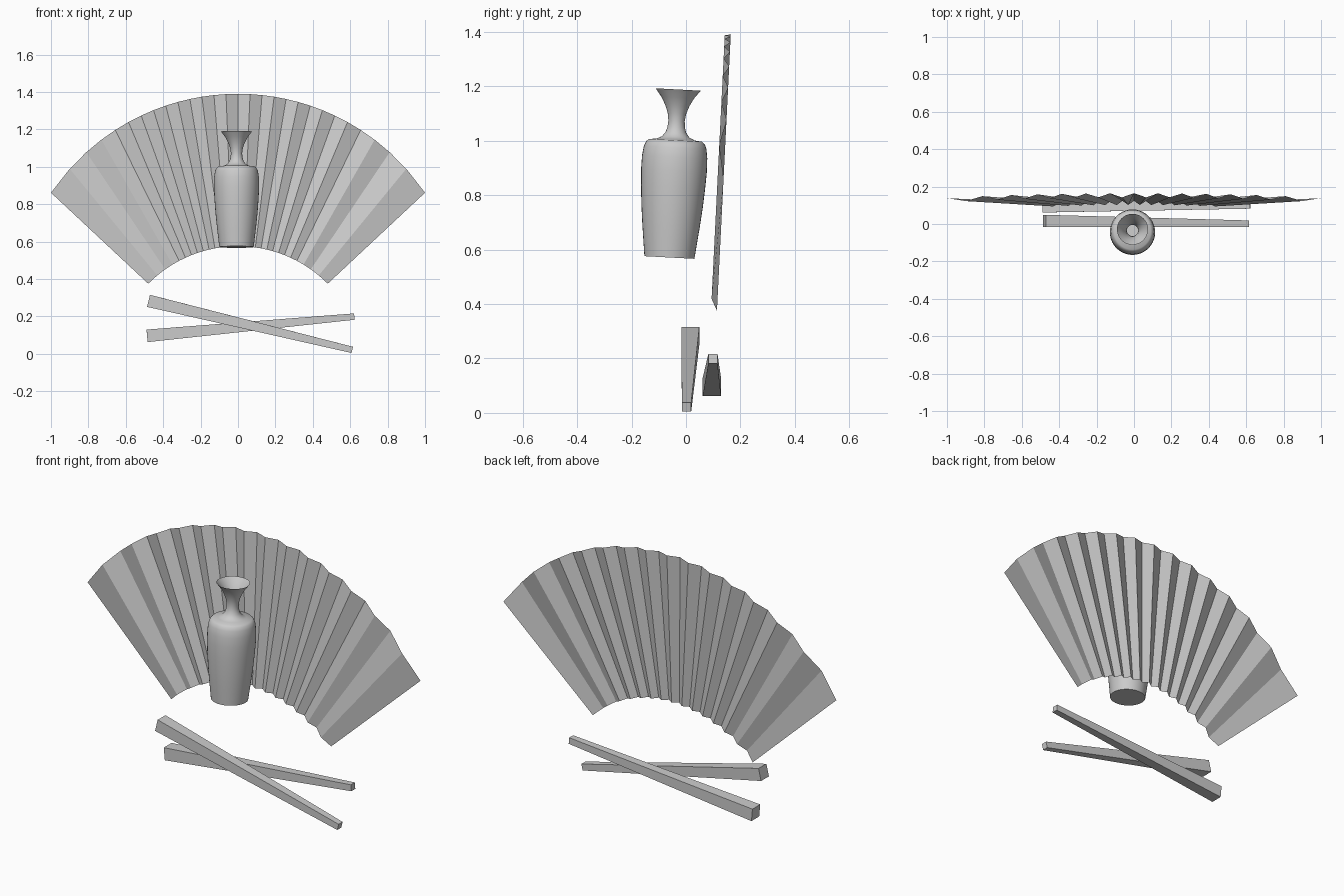
import bpy, bmesh, math
from mathutils import Vector

if "Cube" in bpy.data.objects:
    bpy.data.objects.remove(bpy.data.objects["Cube"])


def make_object(name, verts, faces):
    mesh = bpy.data.meshes.new(name)
    mesh.from_pydata(verts, [], faces)
    bm = bmesh.new()
    bm.from_mesh(mesh)
    bmesh.ops.recalc_face_normals(bm, faces=bm.faces)
    bm.to_mesh(mesh)
    bm.free()
    ob = bpy.data.objects.new(name, mesh)
    bpy.context.collection.objects.link(ob)
    return ob


# Pleated fan: zigzag sheet between an inner and an outer arc, leaning back
def arc_z(x, radius, top):
    return top - radius + math.sqrt(radius ** 2 - x ** 2)


n = 14
verts, faces = [], []
for k in range(-n, n + 1):
    u = k / n
    s = 0.9 * u + 0.1 * math.copysign(abs(u) ** 6, u)
    fold = 0.011 if k % 2 == 0 else -0.011
    for x, radius, top in ((0.48 * s, 0.676, 0.575), (s, 1.21, 1.39)):
        z = arc_z(x, radius, top)
        verts.append((x, 0.1025 + fold + 0.05 * (z - 0.37), z))
for i in range(2 * n):
    a = 2 * i
    faces.append((a, a + 2, a + 3, a + 1))
make_object("folding_fan", verts, faces)

# Vase: lathed profile (radius, height), closed at the bottom, open at the rim
profile = [(0.092, 0), (0.099, 0.06), (0.106, 0.12), (0.113, 0.19),
           (0.118, 0.26), (0.121, 0.32), (0.120, 0.37), (0.115, 0.405),
           (0.108, 0.422), (0.098, 0.431), (0.070, 0.434), (0.050, 0.444),
           (0.038, 0.460), (0.032, 0.480), (0.030, 0.502), (0.034, 0.53),
           (0.044, 0.558), (0.060, 0.588), (0.083, 0.618)]
seg = 40
verts, faces = [], []
for r, h in profile:
    for j in range(seg):
        a = 2 * math.pi * j / seg
        verts.append((r * math.cos(a), r * math.sin(a), h))
for i in range(len(profile) - 1):
    for j in range(seg):
        k = (j + 1) % seg
        faces.append((i * seg + j, i * seg + k, (i + 1) * seg + k, (i + 1) * seg + j))
faces.append(tuple(range(seg))[::-1])
vase = make_object("vase", verts, faces)
vase.location = (-0.008, -0.061, 0.571)
vase.rotation_euler = (math.radians(-3), 0, 0)
bpy.context.view_layer.objects.active = vase
vase.select_set(True)
bpy.ops.object.shade_smooth_by_angle(angle=math.radians(40))


# Chopsticks: square tapered bars
def chopstick(name, start, end, w0, w1):
    p0, p1 = Vector(start), Vector(end)
    d = (p1 - p0).normalized()
    side = Vector((0, 0, 1)).cross(d).normalized()
    up = d.cross(side)
    verts = []
    for p, w in ((p0, w0), (p1, w1)):
        for a, b in ((-1, -1), (1, -1), (1, 1), (-1, 1)):
            verts.append(p + side * (a * w / 2) + up * (b * w / 2))
    faces = [(0, 1, 2, 3), (4, 5, 6, 7)]
    faces += [(i, (i + 1) % 4, 4 + (i + 1) % 4, 4 + i) for i in range(4)]
    make_object(name, verts, faces)


chopstick("front_chopstick", (-0.478, 0.016, 0.283), (0.611, 0.002, 0.021), 0.066, 0.034)
chopstick("back_chopstick", (-0.486, 0.095, 0.096), (0.622, 0.099, 0.199), 0.067, 0.034)
